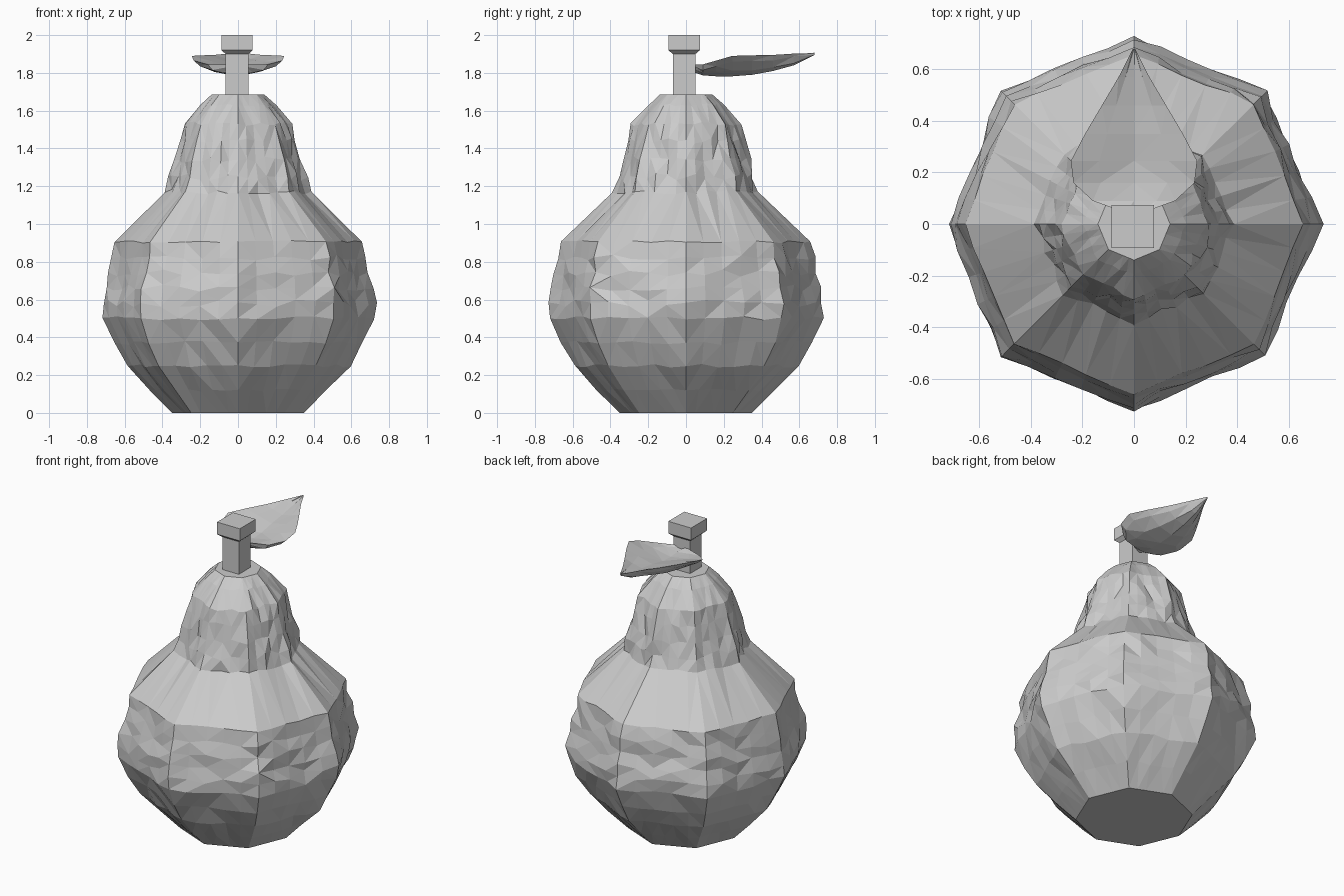
import bpy, bmesh, math, random
from mathutils import Vector

if "Cube" in bpy.data.objects:
    bpy.data.objects.remove(bpy.data.objects["Cube"])

random.seed(4)


def finish(bm, name):
    bmesh.ops.triangulate(bm, faces=[f for f in bm.faces if len(f.verts) == 4])
    bmesh.ops.recalc_face_normals(bm, faces=bm.faces[:])
    mesh = bpy.data.meshes.new(name)
    bm.to_mesh(mesh)
    bm.free()
    obj = bpy.data.objects.new(name, mesh)
    bpy.context.collection.objects.link(obj)
    return obj


def loft(name, rings):
    """Skin closed rings of points and cap both ends."""
    bm = bmesh.new()
    loops = [[bm.verts.new(p) for p in ring] for ring in rings]
    for a, b in zip(loops, loops[1:]):
        n = len(a)
        for i in range(n):
            bm.faces.new((a[i], a[(i + 1) % n], b[(i + 1) % n], b[i]))
    bm.faces.new(loops[0][::-1])
    bm.faces.new(loops[-1])
    return finish(bm, name)


# Pear body: rough-hewn octagonal lathe (radius, height, roughness)
PROFILE = [
    (0.35, 0.00, 0), (0.47, 0.12, 0.006), (0.59, 0.25, 0.008),
    (0.66, 0.37, 0.010), (0.722, 0.50, 0.010), (0.72, 0.58, 0.016),
    (0.71, 0.66, 0.016), (0.69, 0.74, 0.016), (0.675, 0.82, 0.016),
    (0.66, 0.905, 0.006), (0.385, 1.17, 0.012), (0.36, 1.25, 0.016),
    (0.335, 1.34, 0.014), (0.31, 1.44, 0.012), (0.285, 1.53, 0.010),
    (0.20, 1.63, 0.006), (0.14, 1.685, 0),
]
SIDES, SPLIT = 8, 5


def body_ring(r, z, rough):
    ring = []
    for s in range(SIDES):
        a, b = (Vector((math.cos(t), math.sin(t), 0)) * r
                for t in (math.tau * s / SIDES, math.tau * (s + 1) / SIDES))
        for k in range(SPLIT):
            p = a.lerp(b, k / SPLIT)
            p += p.normalized() * random.uniform(-rough, rough)
            p.z = z + random.uniform(-rough, rough) * (1.2 if k else 0.5)
            ring.append(p)
    return ring


loft("pear_body", [body_ring(*row) for row in PROFILE])

# Stem: square post with a flared square head
def square(h, z):
    return [(x * h - 0.005, y * h - 0.01, z)
            for x, y in ((-1, -1), (1, -1), (1, 1), (-1, 1))]


loft("stem", [square(h, z) for h, z in
              ((0.06, 1.67), (0.06, 1.90), (0.083, 1.92), (0.083, 2.0))])

# Leaf: cupped cross-sections (y, half width, edge z, valley z, underside z)
LEAF = [
    (0.05, 0.05, 1.845, 1.83, 1.80), (0.09, 0.16, 1.845, 1.825, 1.787),
    (0.16, 0.235, 1.865, 1.82, 1.782), (0.245, 0.245, 1.89, 1.825, 1.782),
    (0.35, 0.19, 1.893, 1.845, 1.79), (0.46, 0.125, 1.895, 1.86, 1.81),
    (0.57, 0.06, 1.902, 1.88, 1.84), (0.68, 0.004, 1.905, 1.902, 1.897),
]


def leaf_ring(y, w, edge, valley, under):
    def wob(a=0.006):
        return random.uniform(-a, a)
    mid = (edge + valley) / 2
    low = under + 0.25 * (edge - under)
    pts = [(-w, edge), (-w * 0.55, mid + wob()), (0, valley),
           (w * 0.55, mid + wob()), (w, edge), (w * 0.85, edge - 0.03 * min(1, w * 8)),
           (w * 0.5, low + wob()), (0, under), (-w * 0.5, low + wob()),
           (-w * 0.85, edge - 0.03 * min(1, w * 8))]
    return [(x, y, z) for x, z in pts]


loft("leaf", [leaf_ring(*row) for row in LEAF])
